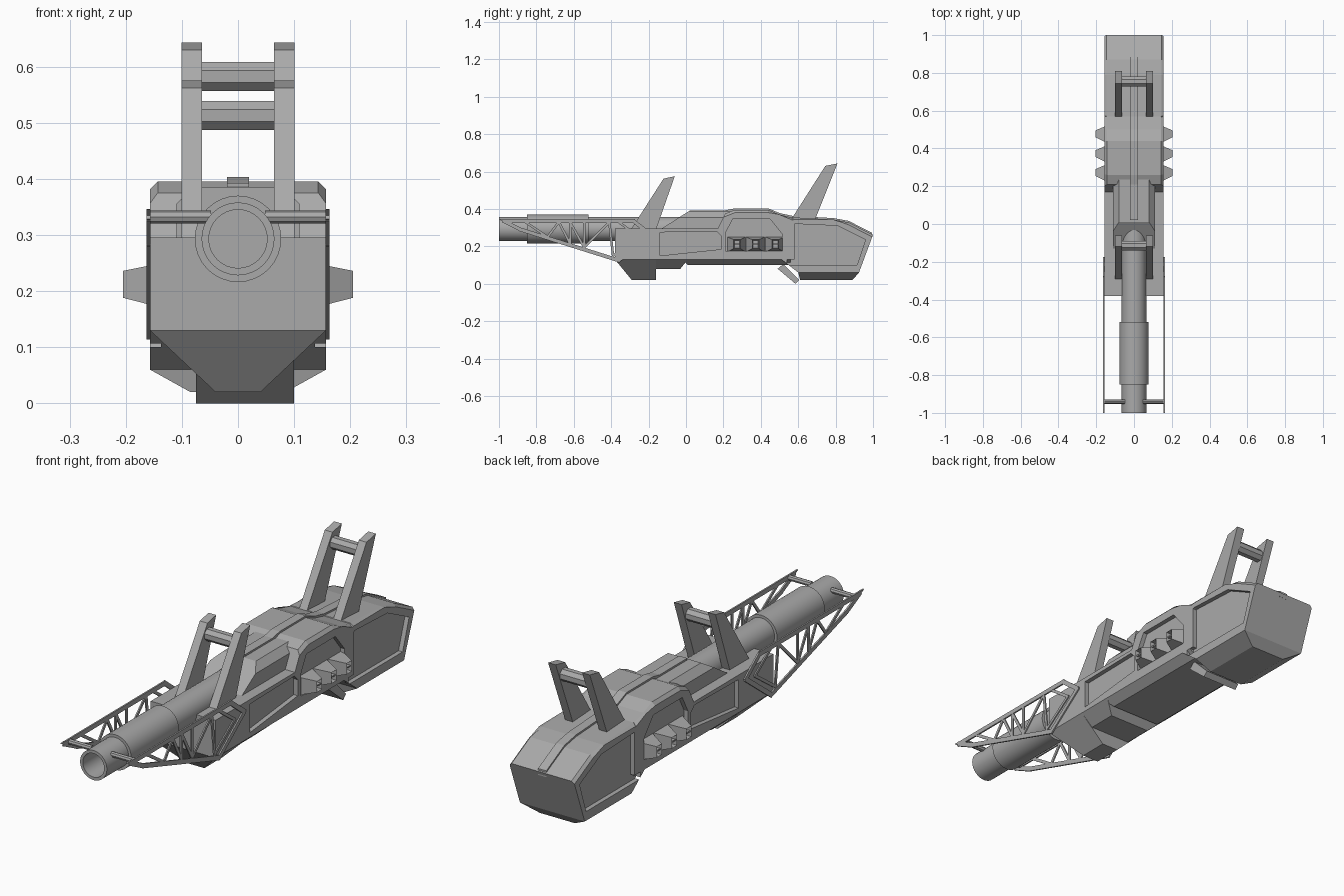
import bpy, bmesh, math
from mathutils import Vector

cube = bpy.data.objects.get("Cube")
if cube:
    bpy.data.objects.remove(cube)

grey = bpy.data.materials.new("gunmetal_grey")
grey.use_nodes = True
grey.diffuse_color = (0.4, 0.4, 0.4, 1)
grey.node_tree.nodes["Principled BSDF"].inputs["Base Color"].default_value = (0.4, 0.4, 0.4, 1)

W = 0.157  # half width of the hull


def loft(bm, ring_a, ring_b):
    """Closed solid between two matching rings; returns the end cap."""
    a = [bm.verts.new(p) for p in ring_a]
    b = [bm.verts.new(p) for p in ring_b]
    bm.faces.new(a[::-1])
    cap = bm.faces.new(b)
    for i in range(len(a)):
        j = (i + 1) % len(a)
        bm.faces.new((a[i], a[j], b[j], b[i]))
    return cap


def prism(bm, profile, x0, x1):
    """Side profile (y, z) extruded across x."""
    return loft(bm, [(x0, y, z) for y, z in profile], [(x1, y, z) for y, z in profile])


def frustum(bm, top, bottom):
    """Tapered block; each end is (y0, y1, half width, z)."""
    def ring(y0, y1, w, z):
        return [(-w, y0, z), (w, y0, z), (w, y1, z), (-w, y1, z)]
    loft(bm, ring(*top), ring(*bottom))


def bar(bm, p, q, width, x0, x1):
    """Flat strut from p to q in the side plane."""
    p, q = Vector(p), Vector(q)
    d = (q - p).normalized()
    n = Vector((-d.y, d.x)) * width / 2
    p, q = p - d * width * 0.3, q + d * width * 0.3
    prism(bm, [p + n, q + n, q - n, p - n], x0, x1)


def chamfer_top(bm, z_min, size):
    edges = [e for e in bm.edges
             if abs(e.verts[0].co.x - e.verts[1].co.x) < 1e-5
             and all(v.co.z > z_min for v in e.verts)]
    bmesh.ops.bevel(bm, geom=edges, offset=size, segments=1, affect='EDGES')


def finish(bm, name):
    bmesh.ops.recalc_face_normals(bm, faces=bm.faces[:])
    mesh = bpy.data.meshes.new(name)
    bm.to_mesh(mesh)
    bm.free()
    mesh.materials.append(grey)
    obj = bpy.data.objects.new(name, mesh)
    bpy.context.collection.objects.link(obj)
    return obj


def activate(obj):
    bpy.ops.object.select_all(action='DESELECT')
    obj.select_set(True)
    bpy.context.view_layer.objects.active = obj


def cut_panels(obj, outlines, depth):
    """Recess the outlines into both sides of a part."""
    bm = bmesh.new()
    for outline in outlines:
        for s in (-1, 1):
            prism(bm, outline, s * (W - depth), s * 0.3)
    cutter = finish(bm, "panel_cutter")
    cutter.hide_render = True
    mod = obj.modifiers.new("panels", 'BOOLEAN')
    mod.operation = 'DIFFERENCE'
    mod.solver = 'EXACT'
    mod.object = cutter
    activate(obj)
    bpy.ops.object.modifier_apply(modifier=mod.name)
    bpy.data.objects.remove(cutter)


# Main hull with its low front shelf and raised middle
bm = bmesh.new()
prism(bm, [(-0.38, 0.13), (-0.38, 0.295), (0.17, 0.295), (0.21, 0.375), (0.26, 0.395),
           (0.44, 0.395), (0.5, 0.37), (0.58, 0.35), (0.58, 0.13)], -W, W)
chamfer_top(bm, 0.34, 0.014)
hull = finish(bm, "main_hull")
cut_panels(hull, [
    [(-0.14, 0.275), (0.165, 0.28), (0.19, 0.255), (0.19, 0.185), (-0.14, 0.15)],
    [(0.21, 0.175), (0.21, 0.27), (0.25, 0.345), (0.45, 0.345), (0.515, 0.265), (0.515, 0.175)],
], 0.02)

# Centre hump that swallows the barrel
bm = bmesh.new()
prism(bm, [(-0.14, 0.28), (-0.13, 0.295), (0.01, 0.385), (0.24, 0.385), (0.24, 0.28)], -0.11, 0.11)
chamfer_top(bm, 0.38, 0.03)
finish(bm, "centre_hump")

# Keel blocks under the hull
bm = bmesh.new()
frustum(bm, (-0.38, -0.16, W, 0.13), (-0.29, -0.16, 0.04, 0.02))
frustum(bm, (-0.16, 0.01, W, 0.13), (-0.16, -0.03, 0.1, 0.08))
frustum(bm, (-0.02, 0.56, W, 0.13), (0.01, 0.56, 0.12, 0.1))
finish(bm, "keel")

# Rear block and its belly
bm = bmesh.new()
prism(bm, [(0.51, 0.13), (0.515, 0.3), (0.57, 0.355), (0.79, 0.343), (0.87, 0.328),
           (1.0, 0.262), (0.925, 0.06), (0.6, 0.06)], -W, W)
chamfer_top(bm, 0.25, 0.012)
rear = finish(bm, "rear_block")
cut_panels(rear, [[(0.54, 0.1), (0.54, 0.3), (0.585, 0.32), (0.81, 0.31),
                   (0.96, 0.235), (0.915, 0.1)]], 0.02)
bm = bmesh.new()
frustum(bm, (0.6, 0.925, W, 0.06), (0.61, 0.89, 0.085, 0.02))
finish(bm, "rear_belly")

# Sloping plate under the rear joint
bm = bmesh.new()
prism(bm, [(0.49, 0.08), (0.52, 0.105), (0.605, 0.02), (0.585, 0.0)], -0.075, 0.1)
finish(bm, "belly_flap")

# Narrow spine along the top
spine = [(0.02, 0.385), (0.21, 0.385), (0.26, 0.395), (0.44, 0.395), (0.5, 0.37),
         (0.57, 0.355), (0.79, 0.343), (0.87, 0.328), (0.995, 0.264)]
bm = bmesh.new()
prism(bm, [(y, z + 0.008) for y, z in spine] + [(y, z - 0.02) for y, z in spine[::-1]], -0.02, 0.02)
finish(bm, "top_spine")


# Barrel with a bored muzzle and a thicker sleeve
def tube(name, rings, sides=32):
    """Lathe (radius, y) rings about the barrel axis."""
    bm = bmesh.new()
    loops = [[bm.verts.new((r * math.cos(a), y, 0.293 + r * math.sin(a)))
              for a in (2 * math.pi * i / sides for i in range(sides))] for r, y in rings]
    for a, b in zip(loops, loops[1:]):
        for i in range(sides):
            j = (i + 1) % sides
            bm.faces.new((a[i], a[j], b[j], b[i]))
    bm.faces.new(loops[0])
    bm.faces.new(loops[-1])
    activate(finish(bm, name))
    bpy.ops.object.shade_smooth_by_angle(angle=math.radians(30))


tube("barrel", [(0.052, -0.7), (0.052, -1.0), (0.065, -1.0), (0.065, 0.06)])
tube("barrel_sleeve", [(0.066, -0.85), (0.077, -0.85), (0.077, -0.52), (0.066, -0.52)])

# Sight posts with faceted crossbars
posts = {
    "front": ([(-0.295, 0.29), (-0.12, 0.562), (-0.06, 0.575), (-0.16, 0.29)], (-0.115, 0.513)),
    "rear": ([(0.56, 0.34), (0.745, 0.63), (0.81, 0.643), (0.685, 0.33)], (0.755, 0.582)),
}
for label, (outline, (cy, cz)) in posts.items():
    bm = bmesh.new()
    for s in (-1, 1):
        prism(bm, outline, s * 0.064, s * 0.101)
    finish(bm, label + "_sight_posts")
    bm = bmesh.new()
    ring = [(cy + 0.028 * math.cos(a), cz + 0.028 * math.sin(a))
            for a in (math.pi * (i + 0.5) / 4 for i in range(8))]
    prism(bm, ring, -0.07, 0.07)
    finish(bm, label + "_sight_crossbar")

# Side trusses: outer frame, then inner struts
frame = [(-0.975, 0.335), (-0.28, 0.335), (-0.185, 0.26), (-0.36, 0.125), (-0.885, 0.29)]
web = [(-0.86, 0.33), (-0.74, 0.25), (-0.68, 0.33), (-0.62, 0.215), (-0.62, 0.33),
       (-0.545, 0.195), (-0.545, 0.33)]
brace = [(-0.545, 0.195), (-0.41, 0.33), (-0.39, 0.15), (-0.25, 0.25), (-0.36, 0.33)]
for s, side in ((1, "left"), (-1, "right")):
    bm = bmesh.new()
    for p, q in zip(frame, frame[1:] + frame[:1]):
        bar(bm, p, q, 0.02, s * 0.156, s * 0.163)
    for path in (web, brace):
        for p, q in zip(path, path[1:]):
            bar(bm, p, q, 0.013, s * 0.156, s * 0.162)
    prism(bm, [(-1.0, 0.345), (-0.95, 0.345), (-0.94, 0.31)], s * 0.156, s * 0.163)
    finish(bm, side + "_truss")

    # Short rod joining truss and barrel
    bm = bmesh.new()
    ring = [(-0.94 + 0.012 * math.cos(a), 0.332 + 0.012 * math.sin(a))
            for a in (math.pi * i / 4 for i in range(8))]
    prism(bm, ring, s * 0.048, s * 0.157)
    finish(bm, side + "_truss_rod")

    # Three hollow vents with a slat in each
    bm = bmesh.new()
    for y in (0.22, 0.32, 0.425):
        base = [(y, 0.17), (y + 0.1, 0.17), (y + 0.1, 0.25), (y, 0.25)]
        tip = [(y + 0.035, 0.188), (y + 0.07, 0.188), (y + 0.07, 0.236), (y + 0.035, 0.236)]
        cap = loft(bm, [(s * 0.135, *p) for p in base], [(s * 0.205, *p) for p in tip])
        bmesh.ops.recalc_face_normals(bm, faces=bm.faces[:])
        bmesh.ops.inset_individual(bm, faces=[cap], thickness=0.006)
        bmesh.ops.translate(bm, verts=cap.verts[:], vec=(-s * 0.025, 0, 0))
        bar(bm, (y + 0.038, 0.212), (y + 0.067, 0.212), 0.006, s * 0.175, s * 0.2)
    finish(bm, side + "_vents")
